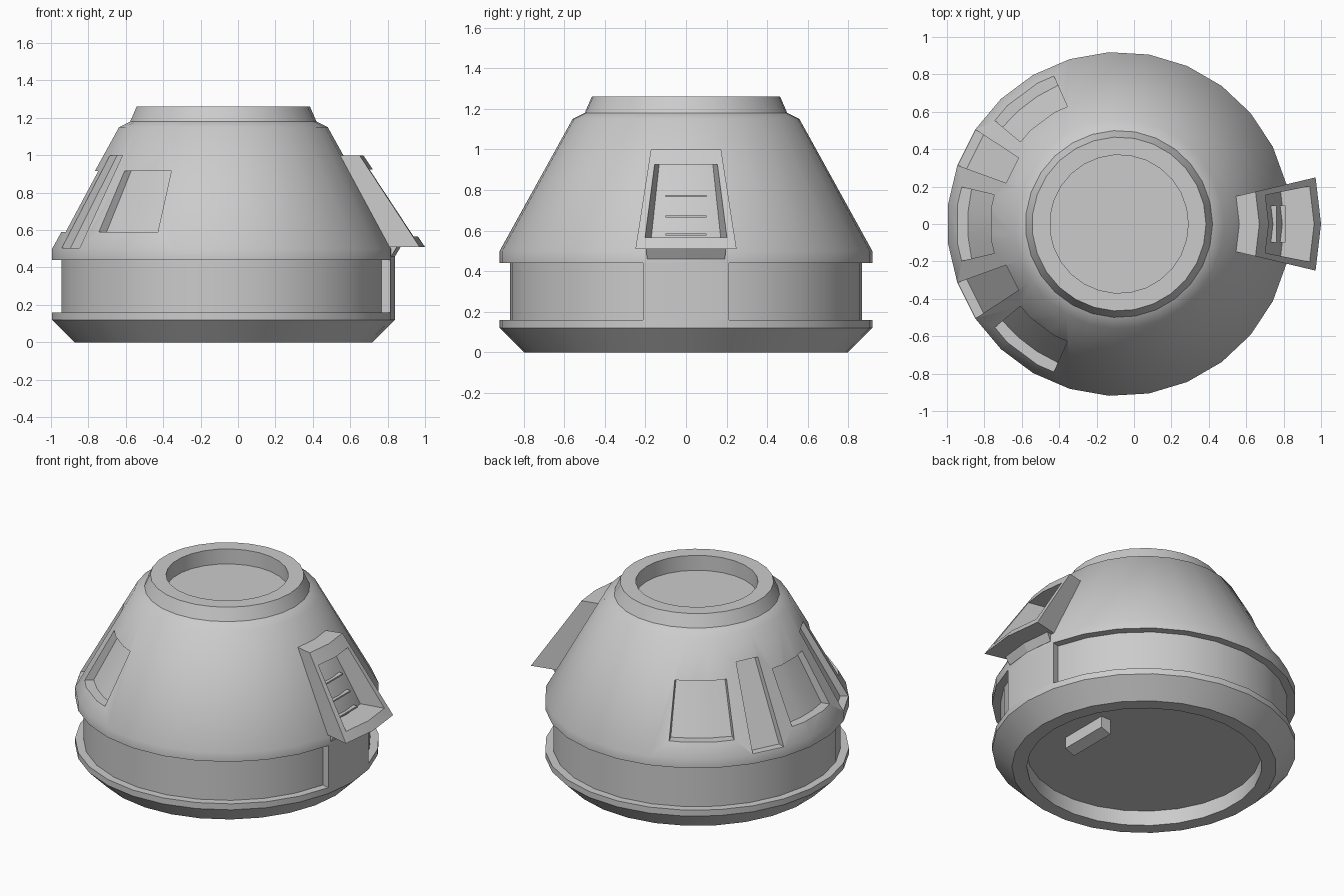
import bpy, bmesh
from math import sin, cos, radians, pi

if "Cube" in bpy.data.objects:
    bpy.data.objects.remove(bpy.data.objects["Cube"])

CX = -0.08          # axis of the round hull
SIDES = 27
STEP = 360 / SIDES


def cone_r(z):
    """Radius of the sloping hull wall at height z."""
    return 0.92 - (z - 0.5) * 0.36 / 0.65


def finish(name, bm):
    bmesh.ops.recalc_face_normals(bm, faces=bm.faces)
    me = bpy.data.meshes.new(name)
    bm.to_mesh(me)
    bm.free()
    ob = bpy.data.objects.new(name, me)
    bpy.context.collection.objects.link(ob)
    return ob


def select(ob):
    bpy.ops.object.select_all(action='DESELECT')
    ob.select_set(True)
    bpy.context.view_layer.objects.active = ob


def lathe(name, profile):
    bm = bmesh.new()
    rings = [[bm.verts.new((CX + r * cos(2 * pi * i / SIDES), r * sin(2 * pi * i / SIDES), z))
              for i in range(SIDES)] for r, z in profile]
    for a, b in zip(rings, rings[1:]):
        for i in range(SIDES):
            j = (i + 1) % SIDES
            bm.faces.new((a[i], a[j], b[j], b[i]))
    bm.faces.new(rings[0])
    bm.faces.new(rings[-1])
    return finish(name, bm)


def sector(name, mid, half, bottom, top, n=2):
    """Wedge of a ring; bottom and top are (inner r, outer r, z)."""
    bm = bmesh.new()
    rows = []
    for k in range(n + 1):
        a = radians(mid - half + 2 * half * k / n)
        rows.append([bm.verts.new((CX + r * cos(a), r * sin(a), z)) for r, z in (
            (bottom[0], bottom[2]), (bottom[1], bottom[2]),
            (top[1], top[2]), (top[0], top[2]))])
    for a, b in zip(rows, rows[1:]):
        for i in range(4):
            j = (i + 1) % 4
            bm.faces.new((a[i], a[j], b[j], b[i]))
    bm.faces.new(rows[0])
    bm.faces.new(rows[-1])
    return finish(name, bm)


def cut(ob, cutter):
    cutter.hide_render = True
    mod = ob.modifiers.new("cut", 'BOOLEAN')
    mod.operation = 'DIFFERENCE'
    mod.solver = 'EXACT'
    mod.object = cutter
    select(ob)
    bpy.ops.object.modifier_apply(modifier=mod.name)
    bpy.data.objects.remove(cutter)


def box(name, x0, x1, y0, y1, z0, z1):
    bm = bmesh.new()
    bmesh.ops.create_cube(bm, size=1)
    for v in bm.verts:
        v.co = ((x0 + x1) / 2 + v.co.x * (x1 - x0),
                (y0 + y1) / 2 + v.co.y * (y1 - y0),
                (z0 + z1) / 2 + v.co.z * (z1 - z0))
    return finish(name, bm)


# hull: underside recess, chamfered base, groove, cone, collar, top recess
hull = lathe("hull", [
    (0.71, 0.10), (0.71, 0), (0.80, 0), (0.92, 0.12), (0.92, 0.16), (0.87, 0.16),
    (0.87, 0.44), (0.92, 0.44), (0.92, 0.50), (0.56, 1.15), (0.50, 1.18),
    (0.465, 1.26), (0.37, 1.26), (0.37, 1.16)])

# three recessed windows
for mid in (127, 180, 233):
    z0, z1 = 0.59, 0.915
    cut(hull, sector("window_cutter", mid, 13.2,
                     (cone_r(z0) - 0.06, cone_r(z0) + 0.1, z0),
                     (cone_r(z1) - 0.05, cone_r(z1) + 0.1, z1), 3))

# two narrow recessed strips between the windows
for mid in (11.5 * STEP, 15.5 * STEP):
    z0, z1 = 0.505, 1.0
    cut(hull, sector("strip_cutter", mid, STEP / 2,
                     (cone_r(z0) - 0.05, cone_r(z0) + 0.1, z0),
                     (cone_r(z1) - 0.04, cone_r(z1) + 0.1, z1), 1))

# flush block that interrupts the groove below the hatch
door_block = sector("door_block", 0, STEP, (0.80, 0.92, 0.155), (0.80, 0.92, 0.445))

# projecting hatch hood with an opening
hood = sector("hatch_hood", 0, STEP, (cone_r(0.51) - 0.04, 1.08, 0.51),
              (cone_r(1.0) - 0.04, 0.75, 1.0))
cut(hood, sector("hood_cutter", 0, 11.2, (0.5, 1.25, 0.565), (0.5, 1.0, 0.925)))

# lip under the hood
lip = sector("hatch_lip", 0, 12, (0.85, 0.92, 0.46), (0.85, 0.95, 0.51))

# three steps on the wall inside the hood
for z in (0.58, 0.67, 0.77):
    x = CX + cone_r(z)
    box("hatch_step", x - 0.05, x + 0.015, -0.1, 0.1, z - 0.005, z + 0.005)

# slanted foot bar in the underside recess
bar = box("underside_bar", 0.33, 0.40, -0.17, 0.17, 0.0, 0.11)
for v in bar.data.vertices:
    if v.co.x > 0.36 and v.co.z < 0.05:
        v.co.z = 0.025

for ob in (hull, door_block, hood):
    select(ob)
    bpy.ops.object.shade_smooth_by_angle(angle=radians(35))
